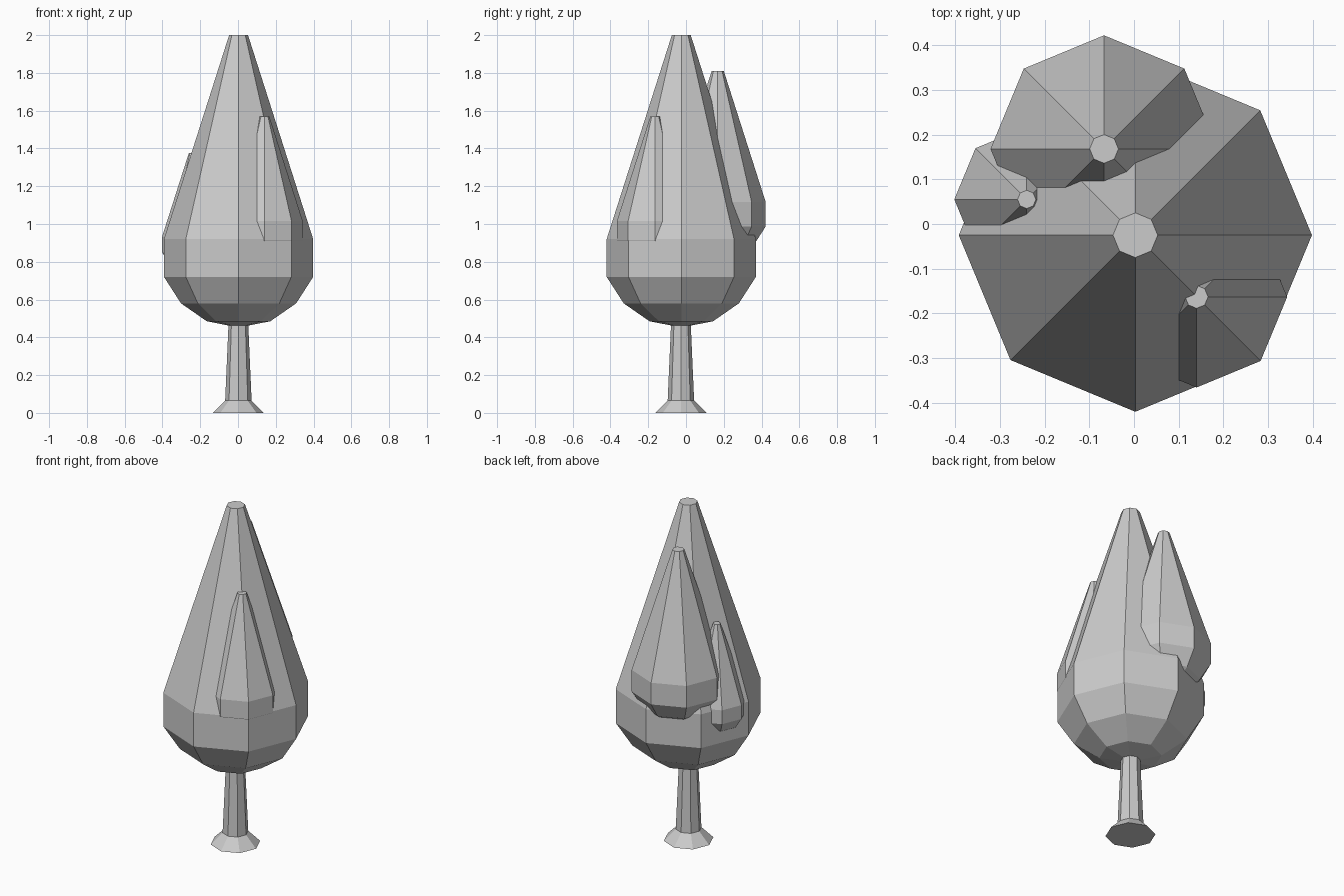
import bpy, bmesh
from math import cos, sin, pi

if "Cube" in bpy.data.objects:
    bpy.data.objects.remove(bpy.data.objects["Cube"])

SIDES = 8


def lathe(name, profile, location, scale=1.0):
    """Closed eight-sided body turned from (radius, height) rings."""
    bm = bmesh.new()
    rings = []
    for r, z in profile:
        rings.append([bm.verts.new((r * scale * cos(2 * pi * i / SIDES),
                                    r * scale * sin(2 * pi * i / SIDES),
                                    z * scale)) for i in range(SIDES)])
    for lo, hi in zip(rings, rings[1:]):
        for i in range(SIDES):
            j = (i + 1) % SIDES
            bm.faces.new((lo[i], lo[j], hi[j], hi[i]))
    bm.faces.new(rings[0][::-1])
    bm.faces.new(rings[-1])
    mesh = bpy.data.meshes.new(name)
    bm.to_mesh(mesh)
    bm.free()
    obj = bpy.data.objects.new(name, mesh)
    obj.location = location
    bpy.context.collection.objects.link(obj)
    return obj


# Trunk with flared foot
lathe("trunk", [(0.135, 0), (0.07, 0.065), (0.052, 0.475)], (0.002, -0.027, 0))

# Foliage profile, heights measured down from the tip
foliage = [(0.055, -1.537), (0.168, -1.515), (0.305, -1.42),
           (0.395, -1.28), (0.395, -1.08), (0.05, 0)]

# Main crown and its smaller scaled copies
lathe("main_crown", foliage, (0.003, -0.025, 2.0))
lathe("back_crown", foliage, (-0.067, 0.168, 1.81), 0.643)
lathe("left_crown", foliage, (-0.24, 0.055, 1.375), 0.41)
lathe("front_crown", foliage, (0.14, -0.163, 1.57), 0.513)
